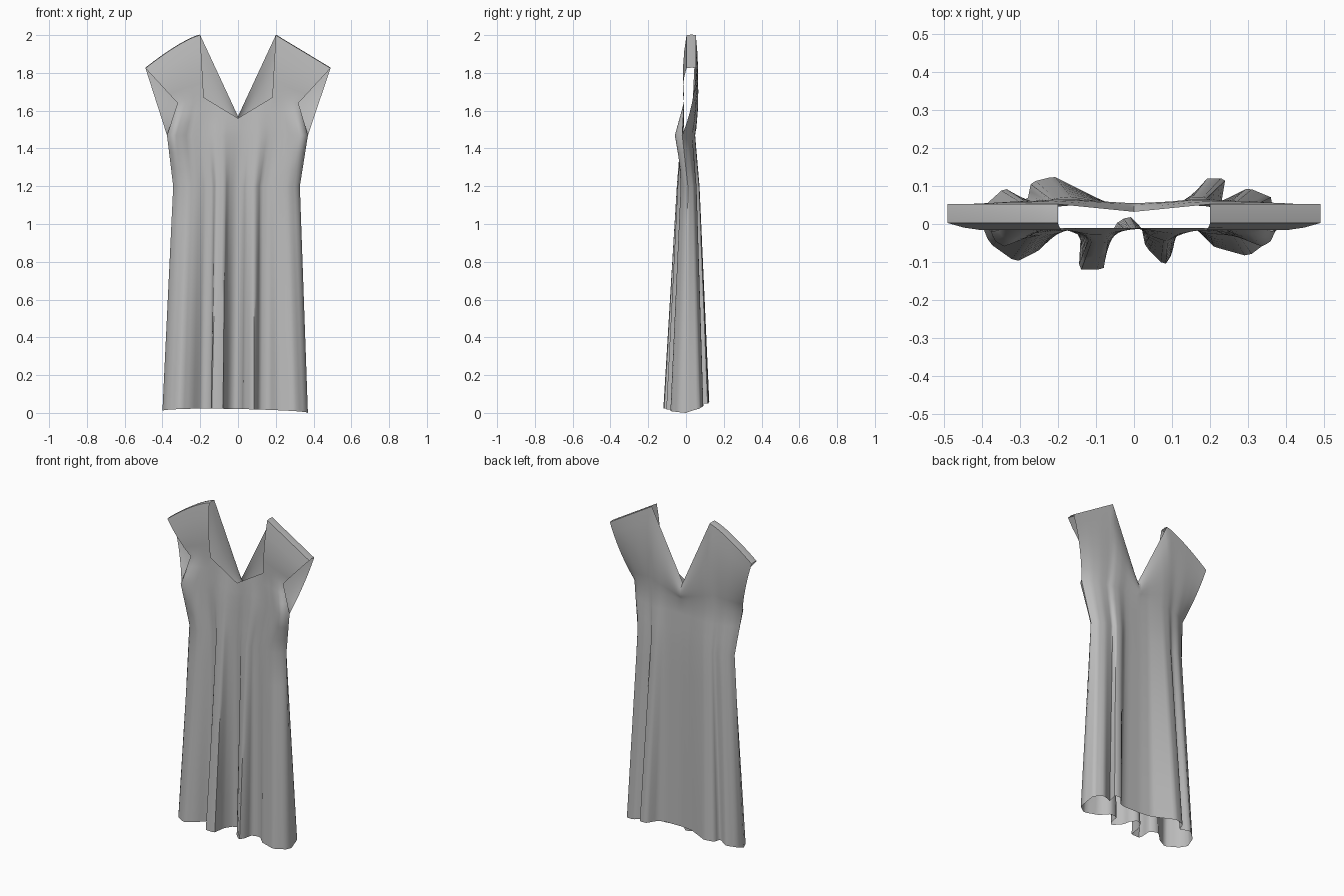
import bpy, bmesh
from mathutils import Vector

cube = bpy.data.objects.get("Cube")
if cube:
    bpy.data.objects.remove(cube)

COLS = 61
NECK = 17 / 30       # column where the neckline meets the strap
TS = [2 * i / (COLS - 1) - 1 for i in range(COLS)]

# Hem outline with its pleats, right side to left side
HEM_FRONT = [(-.4, 0), (-.38, -.05), (-.31, -.1), (-.25, -.07), (-.19, -.01), (-.14, -.03),
             (-.145, -.12), (-.08, -.12), (-.07, -.04), (-.04, .01), (-.01, .02), (.02, -.01),
             (.03, -.06), (.08, -.11), (.1, -.08), (.11, -.02), (.16, -.01), (.21, -.06),
             (.3, -.085), (.36, -.04), (.37, 0)]
HEM_BACK = [(-.4, 0), (-.39, .05), (-.34, .095), (-.28, .06), (-.27, .11), (-.21, .125),
            (-.12, .08), (-.08, .06), (0, .05), (.11, .05), (.15, .06), (.19, .12), (.24, .12),
            (.23, .06), (.3, .095), (.36, .07), (.37, 0)]


def resample(pts):
    """Spread the columns evenly along an outline."""
    pts = [Vector(p) for p in pts]
    lens = [(b - a).length for a, b in zip(pts, pts[1:])]
    out = []
    for i in range(COLS):
        d, k = sum(lens) * i / (COLS - 1), 0
        while k < len(lens) - 1 and d > lens[k]:
            d -= lens[k]
            k += 1
        out.append(pts[k].lerp(pts[k + 1], min(1, d / lens[k])))
    return out


def blend(a, b, steps, bulge=0.0):
    """Rows between two rows, pushed out in y in the middle."""
    rows = []
    for s in range(steps + 1):
        f = s / steps
        push = Vector((0, bulge * 4 * f * (1 - f), 0))
        rows.append([p.lerp(q, f) + push for p, q in zip(a, b)])
    return rows


def add_grid(bm, rows, flip=False):
    grid = [[bm.verts.new(p) for p in row] for row in rows]
    for low, high in zip(grid, grid[1:]):
        for i in range(len(low) - 1):
            quad = [low[i], low[i + 1], high[i + 1], high[i]]
            bm.faces.new(quad[::-1] if flip else quad)


def body_rows(hem, mid, lift):
    """Hem, waist and underarm rows of one side; the pleats fade upwards."""
    low, waist, arm = [], [], []
    for p, t in zip(resample(hem), TS):
        full = 1 - t ** 4
        low.append(Vector((p.x, p.y, .006 * (1 - t) + lift * (1 - t ** 4))))
        waist.append(Vector((.52 * p.x + .135 * t, .01 + (mid - .01) * full + .28 * p.y, 1.2)))
        tuck = max(0, 1 - abs(abs(t) - .9) / .2) if mid < 0 and abs(t) < 1 else 0
        arm.append(Vector((.19 * p.x + .3 * t, -.02 + (mid + .02) * full - .035 * tuck + .1 * p.y, 1.47)))
    return low, waist, arm


def shoulder(t, y):
    """Point on the sloping shoulder line, straighter on the left."""
    s = (abs(t) - NECK) / (1 - NECK)
    side, power = (1, 1) if t > 0 else (-1, 1.3)
    return Vector((side * (.2 + .29 * s), y, 2 - .175 * s ** power))


bm = bmesh.new()

# Front skirt and bodice
hem, waist, arm = body_rows(HEM_FRONT, -.015, .015)
add_grid(bm, blend(hem, waist, 6) + blend(waist, arm, 3)[1:])

# Front yoke with the sweetheart neckline
yoke = []
for t in TS:
    a = abs(t)
    z = 1.56 + .11 * a / NECK if a < NECK else 1.67 - .03 * (a - NECK) / (1 - NECK)
    yoke.append(Vector((t * .32, -.01, z)))
add_grid(bm, blend(arm, yoke, 3))

# Back skirt and bodice
hem, waist, arm = body_rows(HEM_BACK, .038, .05)
add_grid(bm, blend(hem, waist, 6) + blend(waist, arm, 3)[1:], True)

# Back yoke up to the V neckline and shoulders
top = []
for t in TS:
    f = abs(t) / NECK
    top.append(shoulder(t, .052) if f >= .999 else Vector((t / NECK * .2, .032 + .02 * f, 1.57 + .43 * f)))
add_grid(bm, blend(arm, top, 6, .017), True)

# Front straps, folded over the shoulders to the back
for side in (-1, 1):
    ids = [i for i, t in enumerate(TS) if t * side >= NECK - .001]
    fold = [shoulder(TS[i], .003) for i in ids]
    ridge = [shoulder(TS[i], .03) + Vector((0, 0, .003)) for i in ids]
    back = [top[i] for i in ids]
    strap = blend([yoke[i] for i in ids], fold, 4, -.012)
    add_grid(bm, strap + [ridge, back])

bmesh.ops.remove_doubles(bm, verts=bm.verts, dist=.0005)
mesh = bpy.data.meshes.new("dress")
bm.to_mesh(mesh)
bm.free()
dress = bpy.data.objects.new("dress", mesh)
bpy.context.collection.objects.link(dress)

# Plain grey cloth
cloth = bpy.data.materials.new("grey_cloth")
cloth.use_nodes = True
grey = (.5, .5, .5, 1)
cloth.diffuse_color = grey
cloth.node_tree.nodes["Principled BSDF"].inputs["Base Color"].default_value = grey
mesh.materials.append(cloth)

bpy.ops.object.select_all(action="DESELECT")
dress.select_set(True)
bpy.context.view_layer.objects.active = dress
bpy.ops.object.shade_smooth_by_angle(angle=1.0)
